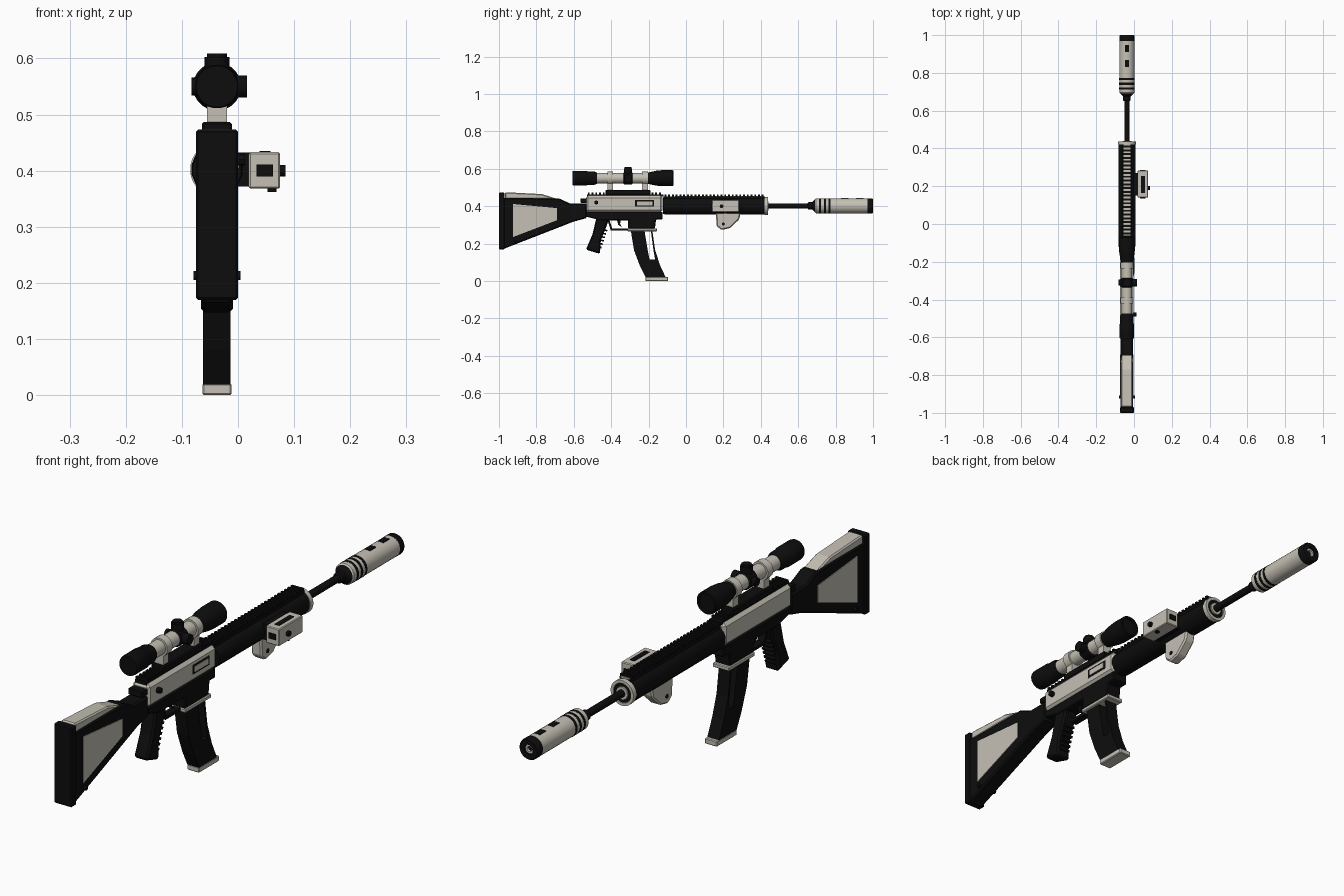
import bpy, bmesh, math
from mathutils import Matrix, Vector

cube = bpy.data.objects.get("Cube")
if cube:
    bpy.data.objects.remove(cube, do_unlink=True)

CX = -0.0375     # centre plane of the rifle
BORE = 0.402     # bore height
SIGHT = 0.55     # scope axis height


def material(name, rgb):
    m = bpy.data.materials.new(name)
    m.use_nodes = True
    m.diffuse_color = (*rgb, 1)
    m.node_tree.nodes["Principled BSDF"].inputs["Base Color"].default_value = (*rgb, 1)
    return m


BLACK = material("matte_black", (0.004, 0.004, 0.004))
LIGHT = material("warm_light_grey", (0.56, 0.53, 0.46))


def finish(name, bm, mat, bevel=0, smooth=False):
    bmesh.ops.recalc_face_normals(bm, faces=bm.faces)
    mesh = bpy.data.meshes.new(name)
    bm.to_mesh(mesh)
    bm.free()
    mesh.materials.append(mat)
    ob = bpy.data.objects.new(name, mesh)
    bpy.context.scene.collection.objects.link(ob)
    if bevel:
        mod = ob.modifiers.new("bevel", "BEVEL")
        mod.width, mod.segments, mod.limit_method = bevel, 1, "ANGLE"
    if smooth:
        bpy.ops.object.select_all(action="DESELECT")
        ob.select_set(True)
        bpy.context.view_layer.objects.active = ob
        bpy.ops.object.shade_smooth_by_angle(angle=math.radians(35))
    return ob


def prism(name, pts, half, mat, bevel=0, x=CX):
    """Side profile of (y, z) points, extruded across x."""
    bm = bmesh.new()
    face = bm.faces.new([bm.verts.new((x - half, y, z)) for y, z in pts])
    ext = bmesh.ops.extrude_face_region(bm, geom=[face])["geom"]
    bmesh.ops.translate(bm, vec=(2 * half, 0, 0),
                        verts=[v for v in ext if isinstance(v, bmesh.types.BMVert)])
    return finish(name, bm, mat, bevel)


def box(name, x, y, z, mat, bevel=0):
    """Box from (low, high) pairs."""
    bm = bmesh.new()
    bmesh.ops.create_cube(bm, size=1)
    for v in bm.verts:
        v.co = [(a + b) / 2 + c * (b - a) for c, (a, b) in zip(v.co, (x, y, z))]
    return finish(name, bm, mat, bevel)


def mid(half):
    return (CX - half, CX + half)


def lathe(name, profile, z, mat, sides=24, x=CX):
    """Profile of (y, radius) points, turned about an axis along y."""
    bm = bmesh.new()
    rings = []
    for y, r in profile:
        rings.append([bm.verts.new((x + r * math.cos(a), y, z + r * math.sin(a)))
                      for a in (math.tau * (i + 0.5) / sides for i in range(sides))])
    for a, b in zip(rings, rings[1:]):
        for i in range(sides):
            j = (i + 1) % sides
            bm.faces.new((a[i], a[j], b[j], b[i]))
    bm.faces.new(rings[0])
    bm.faces.new(rings[-1])
    return finish(name, bm, mat, smooth=True)


def rod(name, start, end, r, mat, sides=16):
    """Straight cylinder between two points."""
    bm = bmesh.new()
    a, b = Vector(start), Vector(end)
    turn = (b - a).to_track_quat("Z", "Y").to_matrix().to_4x4()
    bmesh.ops.create_cone(bm, cap_ends=True, segments=sides, radius1=r, radius2=r,
                          depth=(b - a).length, matrix=Matrix.Translation((a + b) / 2) @ turn)
    return finish(name, bm, mat, smooth=True)


# Stock
prism("stock_body", [(-.98, .445), (-.68, .442), (-.62, .415), (-.53, .415),
                     (-.53, .337), (-.6, .318), (-.98, .17)], .033, BLACK, .006)
box("butt_pad", mid(.0375), (-1, -.97), (.17, .473), BLACK, .004)
prism("cheek_rest", [(-.968, .475), (-.77, .465), (-.69, .44), (-.968, .44)], .03, LIGHT, .005)
for side in (-1, 1):
    prism("stock_panel", [(-.925, .412), (-.69, .39), (-.69, .325), (-.925, .235)],
          .002, LIGHT, x=CX + side * .0335)
rod("sling_pin", (CX - .042, -.915, .213), (CX + .042, -.915, .213), .008, BLACK)

# Upper receiver
box("upper_receiver", mid(.036), (-.535, -.125), (.368, .457), LIGHT, .012)
box("charging_handle", mid(.03), (-.565, -.53), (.418, .442), BLACK, .003)
rod("receiver_knob", (CX + .03, -.48, .42), (CX + .05, -.48, .42), .011, BLACK, 8)
face_x = CX + .036
box("ejection_port", (face_x - .003, face_x + .001), (-.272, -.17), (.398, .433), BLACK)
box("port_cover", (face_x, face_x + .003), (-.262, -.18), (.405, .426), LIGHT)

# Lower receiver, trigger and grip
prism("lower_receiver", [(-.535, .37), (-.125, .37), (-.125, .33), (-.16, .33), (-.166, .28),
                         (-.31, .28), (-.31, .325), (-.46, .325), (-.535, .345)], .032, BLACK, .004)
box("magazine_well_lip", mid(.035), (-.312, -.155), (.266, .282), LIGHT, .003)
prism("trigger_guard", [(-.42, .327), (-.41, .327), (-.395, .282), (-.31, .282),
                        (-.31, .27), (-.402, .27)], .014, BLACK)
prism("trigger", [(-.37, .33), (-.35, .33), (-.352, .305), (-.342, .288), (-.362, .3)], .006, BLACK)
prism("pistol_grip", [(-.48, .335), (-.41, .335), (-.43, .28), (-.455, .22), (-.46, .145),
                      (-.535, .168), (-.5, .25)], .0285, BLACK, .007)
for i in range(6):
    y, z = -.428 - i * .006, .275 - i * .018
    prism("grip_ridge", [(y - .02, z + .004), (y + .008, z - .002),
                         (y + .006, z - .01), (y - .02, z - .005)], .022, BLACK)

# Curved slotted magazine
prism("magazine", [(-.295, .27), (-.278, .165), (-.246, .08), (-.214, .016), (-.107, .016),
                   (-.139, .085), (-.165, .165), (-.18, .27), (-.188, .27), (-.174, .165),
                   (-.165, .115), (-.195, .115), (-.205, .165), (-.222, .27)], .0245, BLACK)
box("magazine_base", mid(.026), (-.217, -.095), (0, .021), LIGHT, .003)

# Handguard
lathe("handguard", [(-.123, .044), (-.115, .046), (.422, .046)], BORE, BLACK, 16)
lathe("handguard_ring", [(.42, .044), (.42, .048), (.438, .048), (.438, .037), (.43, .037)],
      BORE, LIGHT)
lathe("handguard_cap", [(.425, .037), (.434, .037)], BORE, BLACK)
lathe("barrel_collar", [(.43, .024), (.44, .024)], BORE, LIGHT)

# Toothed top rails
box("receiver_rail", mid(.024), (-.53, -.12), (.452, .464), BLACK)
box("handguard_rail", mid(.024), (-.12, .42), (.435, .452), BLACK)
box("handguard_rail_inlay", mid(.018), (-.06, .42), (.45, .455), LIGHT)
for first, count, z in ((-.525, 20, .462), (-.115, 27, .451)):
    for i in range(count):
        y = first + i * .02
        box("rail_tooth", mid(.025), (y, y + .01), (z, z + .011), BLACK)

# Barrel and suppressor
lathe("barrel", [(.42, .014), (.65, .014), (.655, .02), (.675, .02), (.69, .036), (.71, .036)],
      BORE, BLACK)
lathe("suppressor", [(.69, .036), (.695, .04), (.975, .04)], BORE, LIGHT)
for y in (.712, .737, .762):
    lathe("suppressor_band", [(y, .0385), (y, .041), (y + .011, .041), (y + .011, .0385)],
          BORE, BLACK)
lathe("muzzle_cap", [(.97, .0405), (.995, .0405), (1, .037), (1, .018), (.985, .018)], BORE, BLACK)
lathe("muzzle_bore", [(.98, .017), (.994, .017), (.994, .01), (.985, .01)], BORE, LIGHT)
for y in (.83, .91):
    box("suppressor_vent", mid(.011), (y, y + .038), (BORE + .034, BORE + .041), BLACK)

# Hand stop below the handguard
prism("hand_stop", [(.16, .37), (.292, .37), (.285, .33), (.235, .283), (.19, .273), (.163, .295)],
      .022, LIGHT, .006)
rod("hand_stop_pin", (CX - .024, .2, .305), (CX + .024, .2, .305), .008, BLACK, 10)

# Side-mounted device
box("device_mount", (0, .022), (.15, .27), (.372, .432), BLACK)
box("device_body", (.019, .075), (.14, .283), (.368, .433), LIGHT, .003)
box("device_top_slot", (.038, .058), (.165, .255), (.431, .435), BLACK)
for y in (.139, .284):
    box("device_end_window", (.033, .062), (y - .003, y + .003), (.39, .411), BLACK)
rod("device_button", (.07, .19, .4), (.085, .19, .4), .01, BLACK)
rod("device_screw", (.061, .21, .362), (.061, .21, .372), .008, BLACK)

# Scope
box("scope_base", mid(.027), (-.43, -.19), (.458, .487), BLACK, .004)
lathe("scope_tube", [(-.5, .028), (-.17, .028)], SIGHT, LIGHT)
lathe("scope_eyepiece", [(-.607, .03), (-.607, .037), (-.6, .039), (-.53, .039), (-.525, .036),
                         (-.49, .036), (-.475, .03)], SIGHT, BLACK)
lathe("scope_objective", [(-.205, .03), (-.16, .04), (-.13, .043), (-.072, .043),
                          (-.068, .04), (-.068, .034), (-.078, .034)], SIGHT, BLACK)
for y in (-.405, -.22):
    lathe("scope_ring", [(y - .016, .035), (y + .016, .035)], SIGHT, LIGHT)
    box("scope_ring_post", mid(.018), (y - .016, y + .016), (.484, .53), LIGHT)
lathe("turret_block", [(-.335, .028), (-.33, .033), (-.29, .033), (-.285, .028)], SIGHT, BLACK)
rod("top_turret", (CX, -.31, SIGHT), (CX, -.31, .603), .022, BLACK)
rod("top_turret_cap", (CX, -.31, .6), (CX, -.31, .609), .018, BLACK)
rod("side_turret", (CX, -.31, SIGHT), (.016, -.31, SIGHT), .02, BLACK)
rod("left_turret", (CX, -.31, SIGHT), (-.083, -.31, SIGHT), .016, BLACK)
